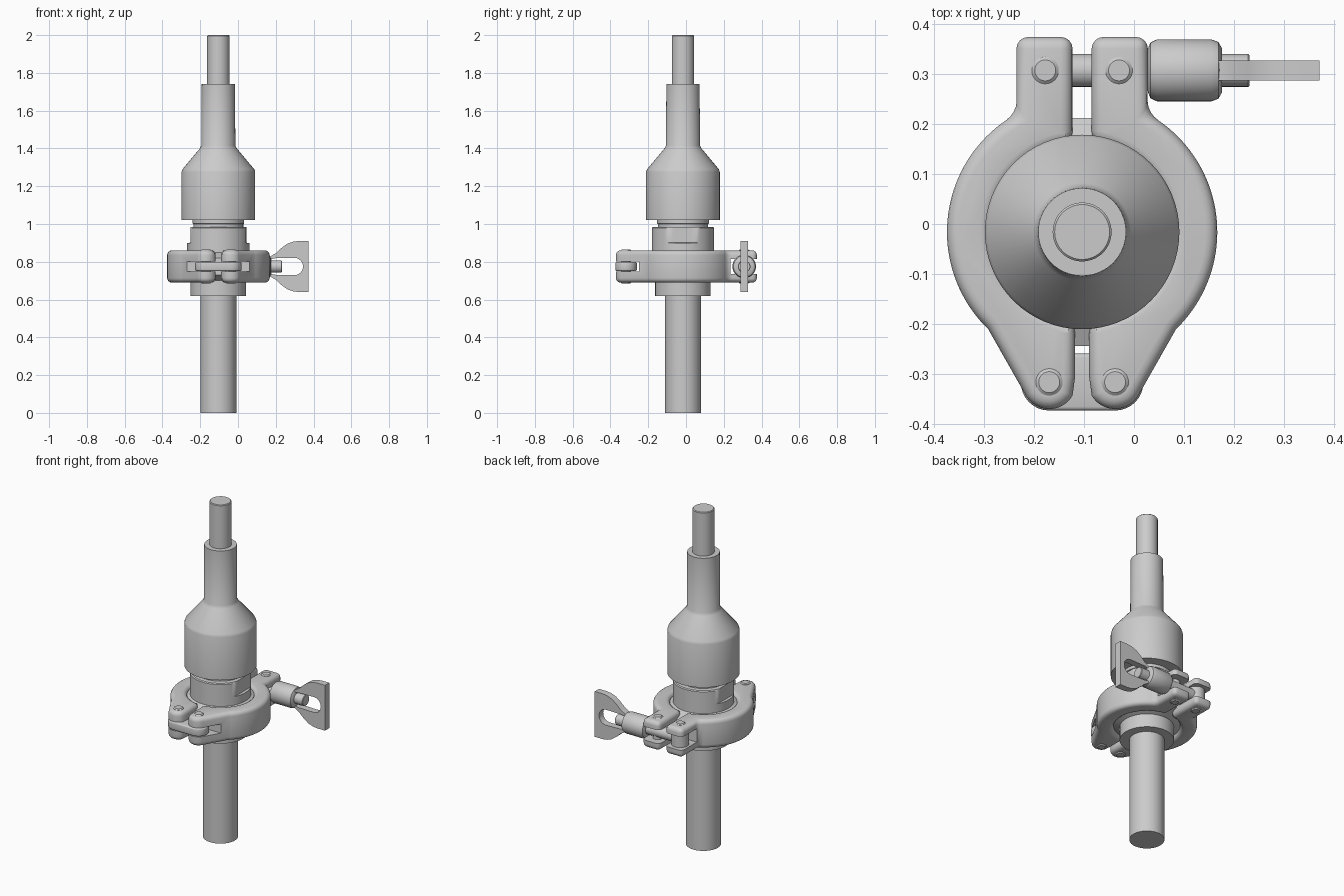
import bpy, bmesh
from math import cos, sin, pi, radians

if "Cube" in bpy.data.objects:
    bpy.data.objects.remove(bpy.data.objects["Cube"])

CX, CY = -0.104, -0.016      # main axis
ZC = 0.775                   # clamp mid height


def finish(ob, angle=35):
    # apply modifiers and shade
    bpy.ops.object.select_all(action='DESELECT')
    ob.select_set(True)
    bpy.context.view_layer.objects.active = ob
    bpy.ops.object.convert(target='MESH')
    bpy.ops.object.shade_smooth_by_angle(angle=radians(angle))
    return bpy.context.view_layer.objects.active


def from_bmesh(name, bm, loc):
    bmesh.ops.recalc_face_normals(bm, faces=bm.faces)
    me = bpy.data.meshes.new(name)
    bm.to_mesh(me)
    bm.free()
    ob = bpy.data.objects.new(name, me)
    ob.location = loc
    bpy.context.collection.objects.link(ob)
    return ob


def lathe(name, prof, loc=(CX, CY, 0), rot=(0, 0, 0), flat=None, n=64):
    # closed solid of revolution; flat = (half width, z low, z high)
    bm = bmesh.new()
    rings = []
    for r, z in prof:
        ring = []
        for i in range(n):
            x, y = r * cos(2 * pi * i / n), r * sin(2 * pi * i / n)
            if flat and flat[1] <= z <= flat[2]:
                x = max(-flat[0], min(flat[0], x))
            ring.append(bm.verts.new((x, y, z)))
        rings.append(ring)
    for a, b in zip(rings, rings[1:]):
        for i in range(n):
            j = (i + 1) % n
            bm.faces.new((a[i], a[j], b[j], b[i]))
    bm.faces.new(rings[0][::-1])
    bm.faces.new(rings[-1])
    ob = from_bmesh(name, bm, loc)
    ob.rotation_euler = rot
    return finish(ob)


def prism(name, pts, z0, z1, loc):
    bm = bmesh.new()
    f = bm.faces.new([bm.verts.new((x, y, z0)) for x, y in pts])
    ext = bmesh.ops.extrude_face_region(bm, geom=[f])
    for v in ext['geom']:
        if isinstance(v, bmesh.types.BMVert):
            v.co.z = z1
    return from_bmesh(name, bm, loc)


def arc(cx, cy, r, a0, a1, n):
    return [(cx + r * cos(radians(a0 + (a1 - a0) * i / n)),
             cy + r * sin(radians(a0 + (a1 - a0) * i / n))) for i in range(n + 1)]


def bevel(ob, w, seg=4):
    m = ob.modifiers.new("bevel", 'BEVEL')
    m.width, m.segments, m.angle_limit = w, seg, radians(40)
    m.use_clamp_overlap = False


# stacked turned parts on the main axis
lathe("lower_tube", [(0.095, 0), (0.095, 0.7)])
lathe("lower_ferrule", [(0.147, 0.62), (0.147, 0.70), (0.229, 0.73), (0.229, 0.77)])
lathe("upper_ferrule", [(0.229, 0.78), (0.229, 0.82), (0.165, 0.85), (0.165, 0.88)])
lathe("gasket", [(0.22, 0.765), (0.22, 0.785)])
lathe("wrench_nut", [(0.165, 0.84), (0.165, 0.90), (0.165, 0.901), (0.165, 0.98), (0.16, 0.985)],
      flat=(0.148, 0.9005, 0.99))
lathe("neck", [(0.132, 0.97), (0.132, 1.0), (0.137, 1.002), (0.137, 1.03)])
lathe("bell_housing", [(0.195, 1.02), (0.195, 1.275), (0.190, 1.29), (0.098, 1.40),
                       (0.090, 1.415), (0.088, 1.74)])
lathe("top_rod", [(0.059, 1.72), (0.059, 1.996), (0.055, 2.0)])

# clamp halves: outline with square back ear and rounded front ear
outline = [(0.019, 0.391), (0.132, 0.391)]
outline += arc(0, 0, 0.271, 61, -46, 40)
outline += arc(0.066, -0.301, 0.054, -32, -150, 12)
outline += [(0.014, -0.29)]
outline += arc(0, 0, 0.18, -85.5, 84, 48)
half = prism("clamp_halves", outline, 0.69, 0.86, (CX, CY, 0))
bevel(half, 0.024)
cutters = []
for y0, y1, h in ((0.235, 0.45, 0.04), (-0.45, -0.25, 0.027)):
    c = prism("slot_cutter", [(-0.05, y0), (0.3, y0), (0.3, y1), (-0.05, y1)],
              ZC - h, ZC + h, (CX, 0, 0))
    c.hide_render = True
    b = half.modifiers.new("slot", 'BOOLEAN')
    b.object, b.solver = c, 'EXACT'
    cutters.append(c)
bpy.context.view_layer.update()
half.modifiers.new("mirror", 'MIRROR')
finish(half)
for c in cutters:
    bpy.data.objects.remove(c, do_unlink=True)

# hinge link between the front ears
link = prism("hinge_link", arc(-0.038, -0.317, 0.057, -90, 90, 16)
             + arc(-0.17, -0.317, 0.057, 90, 270, 16), ZC - 0.024, ZC + 0.024, (0, 0, 0))
bevel(link, 0.008, 3)
finish(link)

# vertical pins through the ears
for i, (x, y) in enumerate(((-0.170, -0.317), (-0.038, -0.317), (-0.178, 0.308), (-0.030, 0.308))):
    lathe(f"pin_{i + 1}", [(0.021, 0.684), (0.027, 0.689), (0.027, 0.861), (0.021, 0.866)],
          (x, y, 0), n=32)

# swing bolt with its eye, and the wing nut
AX = (0, pi / 2, 0)
lathe("bolt_eye", [(0.048, ZC - 0.038), (0.048, ZC + 0.038)], (-0.178, 0.308, 0), n=32)
lathe("swing_bolt", [(0.033, -0.178), (0.033, 0.229), (0.030, 0.232)], (0, 0.308, ZC), AX, n=32)
lathe("nut_collar", [(0.044, 0.028), (0.056, 0.033), (0.062, 0.046), (0.062, 0.155),
                     (0.057, 0.169), (0.045, 0.176)], (0, 0.308, ZC), AX, n=40)
cu = bpy.data.curves.new("wing", 'CURVE')
cu.dimensions, cu.fill_mode, cu.extrude = '2D', 'BOTH', 0.020
top = [(0.14, 0.046), (0.17, 0.053), (0.20, 0.070), (0.23, 0.098), (0.26, 0.120),
       (0.29, 0.131), (0.32, 0.135), (0.372, 0.135)]
outer = top + [(x, -z) for x, z in reversed(top)]
hole = ([(0.178, -0.040), (0.20, -0.044)] + arc(0.298, 0, 0.046, -90, 90, 16)
        + [(0.20, 0.044), (0.178, 0.040)])
for pts in (outer, hole):
    s = cu.splines.new('POLY')
    s.points.add(len(pts) - 1)
    s.use_cyclic_u = True
    for p, (x, z) in zip(s.points, pts):
        p.co = (x, z, 0, 1)
wing = bpy.data.objects.new("wing_handle", cu)
wing.location, wing.rotation_euler = (0, 0.308, ZC), (pi / 2, 0, 0)
bpy.context.collection.objects.link(wing)
finish(wing)
